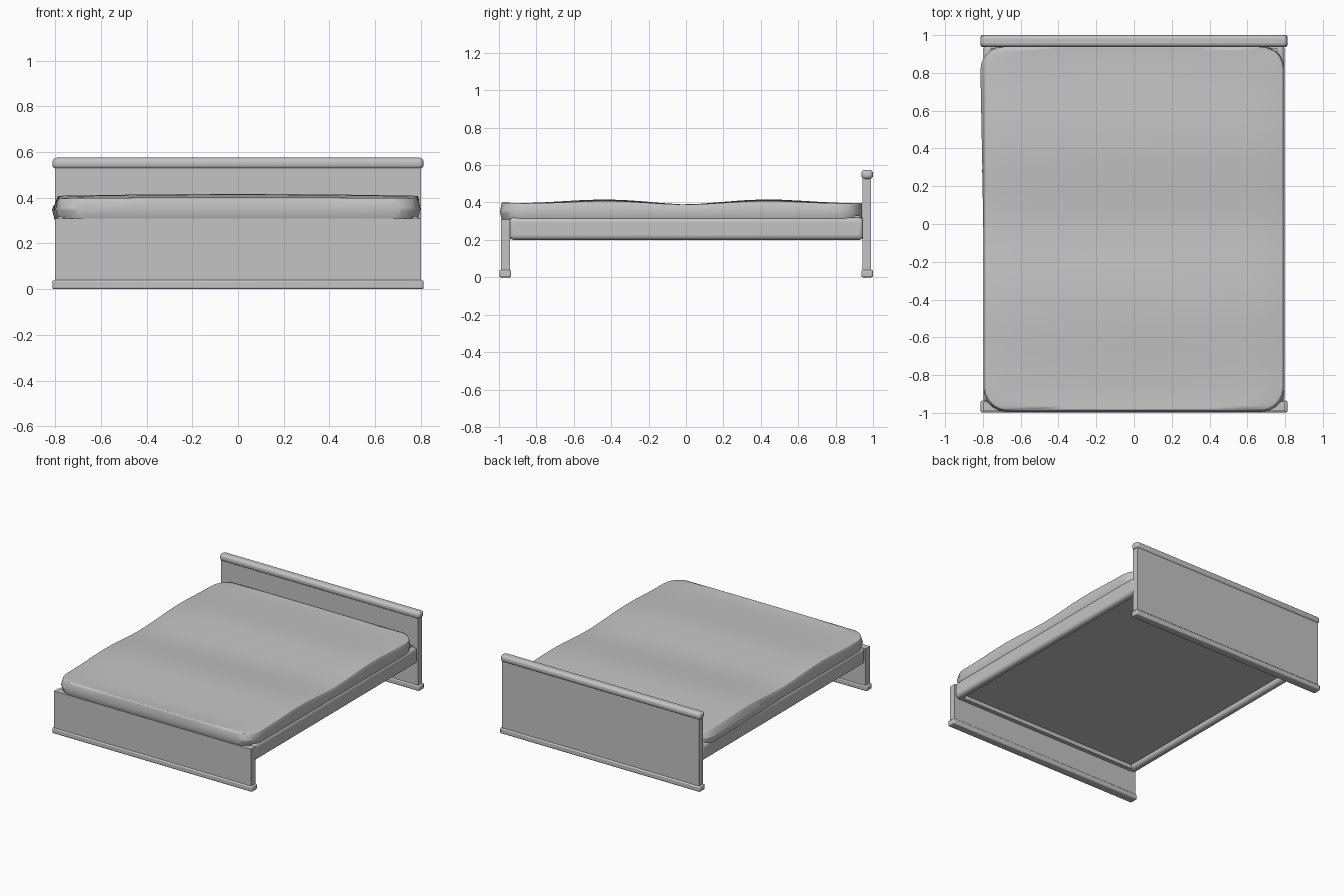
import bpy, bmesh, math

if "Cube" in bpy.data.objects:
    bpy.data.objects.remove(bpy.data.objects["Cube"], do_unlink=True)

grey = bpy.data.materials.new("plain grey")
grey.use_nodes = True
COLOR = (0.55, 0.55, 0.55, 1)
grey.diffuse_color = COLOR
grey.node_tree.nodes["Principled BSDF"].inputs["Base Color"].default_value = COLOR


def finish(name, bm, bevel=0, segments=2, angle=40):
    """Turn a bmesh into a smooth-shaded object with an optional bevel."""
    bmesh.ops.recalc_face_normals(bm, faces=bm.faces)
    mesh = bpy.data.meshes.new(name)
    bm.to_mesh(mesh)
    bm.free()
    mesh.materials.append(grey)
    ob = bpy.data.objects.new(name, mesh)
    bpy.context.collection.objects.link(ob)
    if bevel:
        mod = ob.modifiers.new("rounded edges", "BEVEL")
        mod.width = bevel
        mod.segments = segments
        mod.limit_method = "ANGLE"
    bpy.ops.object.select_all(action="DESELECT")
    ob.select_set(True)
    bpy.context.view_layer.objects.active = ob
    bpy.ops.object.shade_smooth_by_angle(angle=math.radians(angle))
    return ob


def box(name, x, y, z, **kw):
    """Box from (low, high) ranges on each axis."""
    bm = bmesh.new()
    bmesh.ops.create_cube(bm, size=1)
    for v in bm.verts:
        v.co = [r[0] if c < 0 else r[1] for c, r in zip(v.co, (x, y, z))]
    return finish(name, bm, **kw)


# End boards with their base mouldings
PANEL, TRIM = (-0.8, 0.8), (-0.812, 0.812)
box("headboard_panel", PANEL, (0.945, 0.99), (0.02, 0.55))
box("footboard_panel", PANEL, (-0.99, -0.94), (0.02, 0.31))
box("headboard_base", TRIM, (0.938, 1.0), (0, 0.04), bevel=0.008)
box("footboard_base", TRIM, (-0.998, -0.935), (0, 0.04), bevel=0.008)
box("headboard_roll", TRIM, (0.938, 1.0), (0.525, 0.575), bevel=0.02, segments=4)

# Frame: rounded side rails, end rails and a recessed base
for side, label in ((1, "left"), (-1, "right")):
    xs = sorted((side * 0.74, side * 0.797))
    box(label + "_side_rail", xs, (-0.945, 0.95), (0.20, 0.32), bevel=0.025, segments=4)
box("foot_rail", (-0.76, 0.76), (-0.945, -0.91), (0.205, 0.32))
box("head_rail", (-0.76, 0.76), (0.91, 0.95), (0.205, 0.32))
box("bed_base", (-0.76, 0.76), (-0.93, 0.93), (0.235, 0.33))

# Mattress: wavy top with rounded corners and soft, bulging sides
FRONT, BACK, RADIUS, HALF = -0.985, 0.94, 0.12, 0.788


def half_width(y):
    d = max(0, RADIUS - min(y - FRONT, BACK - y))
    return HALF - RADIUS + math.sqrt(max(0, RADIUS ** 2 - d ** 2))


def top_height(u, y):
    wave = 0.4 - 0.011 * math.cos(2 * math.pi * y / 0.9) * max(0, 1 - abs(y)) ** 0.5
    return wave + 0.008 * (1 - u * u) * abs(math.sin(math.pi * y / 0.9))


corner = [RADIUS * (1 - math.cos(math.pi * i / 10)) for i in range(5)]
inner = [FRONT + RADIUS + (BACK - FRONT - 2 * RADIUS) * i / 16 for i in range(17)]
rows = [FRONT + c for c in corner] + inner + [BACK - c for c in reversed(corner)]
COLS = 8
bm = bmesh.new()
grid = []
for y in rows:
    us = [2 * i / COLS - 1 for i in range(COLS + 1)]
    grid.append([bm.verts.new((u * half_width(y), y, top_height(u, y))) for u in us])
for a, b in zip(grid, grid[1:]):
    for i in range(COLS):
        bm.faces.new((a[i], a[i + 1], b[i + 1], b[i]))

# Sides drop to a bulging middle and tuck in at the bottom
for z, bulge in ((0.35, 0.01), (0.30, -0.012)):
    rim = [e for e in bm.edges if e.is_boundary and (z > 0.32 or e.verts[0].co.z < 0.36)]
    new = bmesh.ops.extrude_edge_only(bm, edges=rim)["geom"]
    for v in (g for g in new if isinstance(g, bmesh.types.BMVert)):
        x, y = v.co.x, v.co.y
        v.co.z = z
        v.co.x += bulge * x / HALF
        if y < FRONT + 0.06:
            v.co.y -= bulge
        # loose bedding pushed out on the right side near the head
        if x < -0.7 and bulge > 0:
            v.co.x -= 0.016 * min(1, max(0, y / 0.8))
bmesh.ops.holes_fill(bm, edges=[e for e in bm.edges if e.is_boundary])
finish("mattress", bm, bevel=0.018, segments=3, angle=80)
